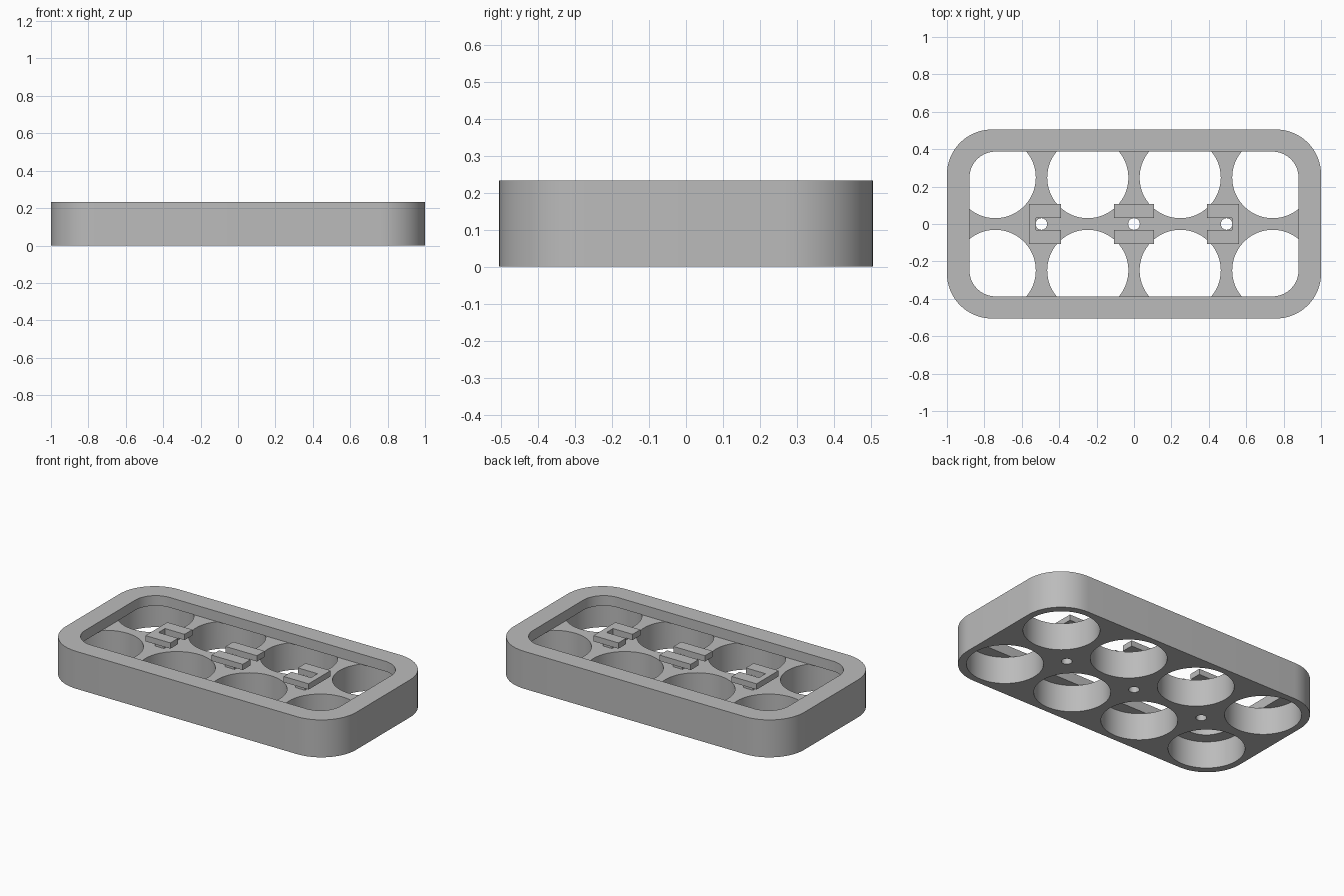
import bpy, bmesh, math
from mathutils import Vector

if "Cube" in bpy.data.objects:
    bpy.data.objects.remove(bpy.data.objects["Cube"], do_unlink=True)

HEIGHT, FLOOR = 0.233, 0.17      # rim top and recess floor
SLAB = 0.197                     # underside of the clip slabs

gray = bpy.data.materials.new("plain_gray")
gray.use_nodes = True
gray.diffuse_color = (0.5, 0.5, 0.5, 1)
gray.node_tree.nodes["Principled BSDF"].inputs["Base Color"].default_value = (0.5, 0.5, 0.5, 1)


def prism(name, outline, z0, z1):
    """Extrude a closed outline between two heights."""
    bm = bmesh.new()
    face = bm.faces.new([bm.verts.new((x, y, z0)) for x, y in outline])
    new = bmesh.ops.extrude_face_region(bm, geom=[face])["geom"]
    top = [v for v in new if isinstance(v, bmesh.types.BMVert)]
    bmesh.ops.translate(bm, verts=top, vec=Vector((0, 0, z1 - z0)))
    bmesh.ops.recalc_face_normals(bm, faces=bm.faces)
    mesh = bpy.data.meshes.new(name)
    bm.to_mesh(mesh)
    bm.free()
    mesh.materials.append(gray)
    obj = bpy.data.objects.new(name, mesh)
    bpy.context.collection.objects.link(obj)
    return obj


def arc(cx, cy, r, start, sweep, steps):
    return [(cx + r * math.cos(start + sweep * i / steps),
             cy + r * math.sin(start + sweep * i / steps)) for i in range(steps + 1)]


def circle(cx, cy, r, steps):
    return arc(cx, cy, r, 0, math.tau, steps)[:-1]


def rounded(hx, hy, r):
    pts = []
    for k, (sx, sy) in enumerate([(1, 1), (-1, 1), (-1, -1), (1, -1)]):
        pts += arc(sx * (hx - r), sy * (hy - r), r, k * math.pi / 2, math.pi / 2, 16)
    return pts


def box(x0, x1, y0, y1):
    return [(x0, y0), (x1, y0), (x1, y1), (x0, y1)]


def activate(obj):
    bpy.ops.object.select_all(action='DESELECT')
    obj.select_set(True)
    bpy.context.view_layer.objects.active = obj


def cut(target, cutter):
    """Subtract the cutter, then discard it."""
    cutter.hide_render = True
    activate(target)
    mod = target.modifiers.new("cut", 'BOOLEAN')
    mod.operation, mod.solver, mod.object = 'DIFFERENCE', 'EXACT', cutter
    bpy.ops.object.modifier_apply(modifier=mod.name)
    bpy.data.objects.remove(cutter, do_unlink=True)


# Tray body with cup sockets running under the rim
tray = prism("tray_body", rounded(1.0, 0.505, 0.24), 0, HEIGHT)
for x in (-0.742, -0.247, 0.247, 0.742):
    for y in (-0.248, 0.248):
        cut(tray, prism("socket_cutter", circle(x, y, 0.217, 64), -0.1, FLOOR))

# Recess inside the rim
cut(tray, prism("recess_cutter", rounded(0.88, 0.387, 0.14), FLOOR, HEIGHT + 0.1))

# Small drain holes between the sockets
for x in (-0.495, 0, 0.495):
    cut(tray, prism("drain_cutter", circle(x, 0, 0.031, 24), -0.1, FLOOR + 0.02))

activate(tray)
bpy.ops.object.shade_smooth_by_angle(angle=math.radians(30))

# Middle clip: two parallel bars on stems
for side, s in (("front", -1), ("back", 1)):
    lo, hi = sorted((s * 0.032, s * 0.108))
    prism("middle_clip_bar_" + side, box(-0.108, 0.108, lo, hi), SLAB, HEIGHT)

# End clips: U-shaped slabs opening toward the middle
for side, s in (("right", -1), ("left", 1)):
    u = [(0.39, 0.032), (0.39, 0.108), (0.562, 0.108), (0.562, -0.108),
         (0.39, -0.108), (0.39, -0.032), (0.525, -0.032), (0.525, 0.032)]
    prism("end_clip_" + side, [(s * x, y) for x, y in u], SLAB, HEIGHT)

# Stems flanking each drain hole
for label, x in (("right", -0.485), ("middle", 0), ("left", 0.485)):
    for side, s in (("front", -1), ("back", 1)):
        lo, hi = sorted((s * 0.032, s * 0.08))
        prism(f"{label}_clip_stem_{side}", box(x - 0.032, x + 0.032, lo, hi), FLOOR, SLAB)
